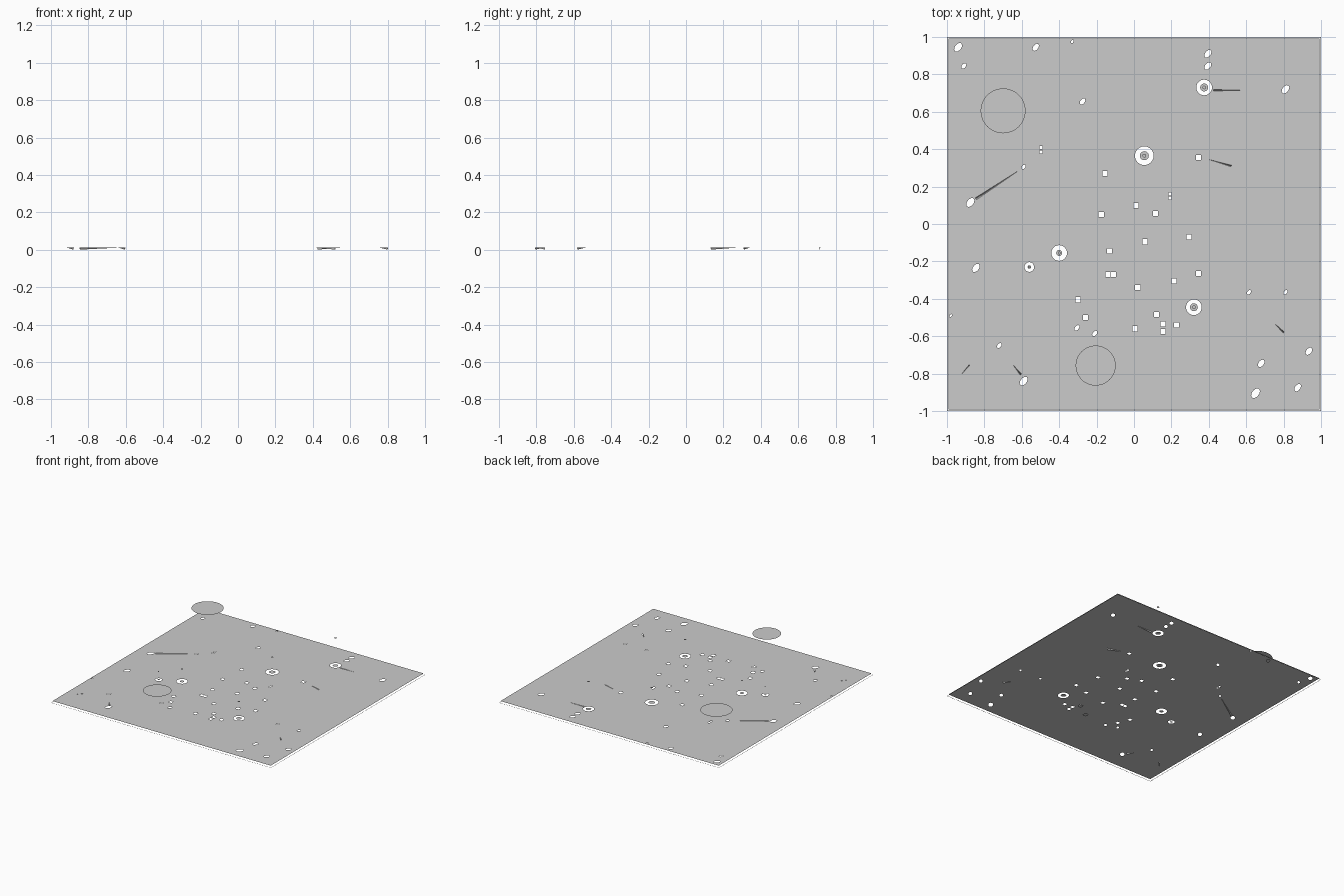
import bpy, bmesh
from math import sin, cos, tau, pi, radians, hypot
from mathutils import Vector

Z = 0.013      # height of the main sheet
EDGE = 0.992   # half width of the main sheet


def ellipse(x, y, a, b=None, n=24, rot=0.0):
    b = b or a
    return [(x + a * cos(t) * cos(rot) - b * sin(t) * sin(rot),
             y + a * cos(t) * sin(rot) + b * sin(t) * cos(rot))
            for t in (tau * i / n for i in range(n))]


def square(x, y, h):
    return [(x - h, y - h), (x + h, y - h), (x + h, y + h), (x - h, y + h)]


def finish(bm, name):
    for f in bm.faces:
        f.normal_update()
        if f.normal.z < 0:
            f.normal_flip()
    me = bpy.data.meshes.new(name)
    bm.to_mesh(me)
    bm.free()
    ob = bpy.data.objects.new(name, me)
    bpy.context.collection.objects.link(ob)
    return ob


def flat_part(name, loops, z):
    """Flat sheet bounded by the first loop, with the other loops as holes."""
    bm = bmesh.new()
    edges = []
    for loop in loops:
        vs = [bm.verts.new((x, y, z)) for x, y in loop]
        edges += [bm.edges.new((vs[i - 1], vs[i])) for i in range(len(vs))]
    bmesh.ops.triangle_fill(bm, edges=edges, use_beauty=True, normal=(0, 0, 1))
    return finish(bm, name)


# Ringed openings: x, y, hole radius, island radius, marker radius, marker height
ringed = [
    (0.375, 0.73, 0.042, 0.021, 0.010, 0.24),
    (0.055, 0.365, 0.050, 0.024, 0.010, 0.135),
    (-0.40, -0.155, 0.042, 0.016, 0.008, 0.115),
    (0.32, -0.445, 0.042, 0.021, 0.010, 0.15),
    (-0.56, -0.23, 0.026, 0.009, 0.006, 0.08),
]
# Small square openings
squares = [
    (-0.155, 0.27), (0.345, 0.355), (-0.175, 0.05), (0.01, 0.10), (0.115, 0.055),
    (0.06, -0.095), (0.295, -0.07), (-0.13, -0.145), (-0.14, -0.27), (-0.11, -0.27),
    (0.02, -0.34), (0.215, -0.305), (0.345, -0.265), (-0.30, -0.405), (-0.26, -0.50),
    (0.12, -0.485), (0.155, -0.535), (0.155, -0.575), (0.228, -0.54), (0.005, -0.56),
]
# Slanted oval openings: x, y, long radius
ovals = [
    (-0.94, 0.945, 0.027), (-0.525, 0.945, 0.022), (-0.91, 0.845, 0.017),
    (-0.275, 0.655, 0.019), (0.395, 0.91, 0.024), (0.395, 0.845, 0.023),
    (0.81, 0.72, 0.026), (-0.875, 0.115, 0.028), (-0.845, -0.235, 0.026),
    (-0.59, 0.305, 0.014), (0.615, -0.365, 0.014), (0.81, -0.365, 0.014),
    (-0.72, -0.65, 0.016), (-0.305, -0.555, 0.017), (-0.21, -0.585, 0.017),
    (-0.59, -0.84, 0.027), (0.68, -0.745, 0.023), (0.935, -0.68, 0.023),
    (0.65, -0.905, 0.030), (0.875, -0.875, 0.023), (-0.33, 0.975, 0.010),
    (-0.98, -0.49, 0.009),
]
# Dotted openings
dots = [(-0.498, 0.41), (-0.498, 0.385), (0.192, 0.16), (0.192, 0.14)]
# Creases dipping below the sheet: start, deep end, half width
creases = [
    ((-0.61, 0.29), (-0.845, 0.135), 0.006),
    ((0.57, 0.715), (0.425, 0.715), 0.004),
    ((0.40, 0.345), (0.52, 0.31), 0.004),
    ((-0.645, -0.755), (-0.605, -0.805), 0.005),
    ((0.75, -0.53), (0.80, -0.58), 0.004),
    ((-0.92, -0.80), (-0.88, -0.755), 0.003),
]

holes = [ellipse(x, y, r) for x, y, r, *_ in ringed]
holes += [square(x, y, 0.0135) for x, y in squares]
holes += [ellipse(x, y, r, r * 0.62, 10, radians(52)) for x, y, r in ovals]
holes += [square(x, y, 0.008) for x, y in dots]

crease_bm = bmesh.new()
for a, b, w in creases:
    dx, dy = b[0] - a[0], b[1] - a[1]
    d = hypot(dx, dy)
    nx, ny = -dy / d * w, dx / d * w
    tri = [a, (b[0] + nx, b[1] + ny), (b[0] - nx, b[1] - ny)]
    holes.append(tri)
    s, l, r = [crease_bm.verts.new((*p, Z)) for p in tri]
    low = crease_bm.verts.new((*b, 0.001))
    crease_bm.faces.new((s, l, low))
    crease_bm.faces.new((s, low, r))

# Main sheet with its openings, and the creases that dip below it
flat_part("ground_sheet", [square(0, 0, EDGE)] + holes, Z)
finish(crease_bm, "sheet_creases")

# Thin border line lying under the sheet edge
flat_part("border_strip", [square(0, 0, 1.0), square(0, 0, 0.997)], 0.0)

# Islands in the ringed openings and the small markers floating over them
for i, (x, y, _, island, marker, h) in enumerate(ringed, 1):
    flat_part(f"island_{i}", [ellipse(x, y, island)], Z)
    flat_part(f"marker_{i}", [ellipse(x, y, marker, n=12)], h)

# Two large floating discs
flat_part("large_disc", [ellipse(-0.70, 0.605, 0.12, n=48)], 0.245)
flat_part("small_disc", [ellipse(-0.205, -0.757, 0.107, n=48)], 0.22)
